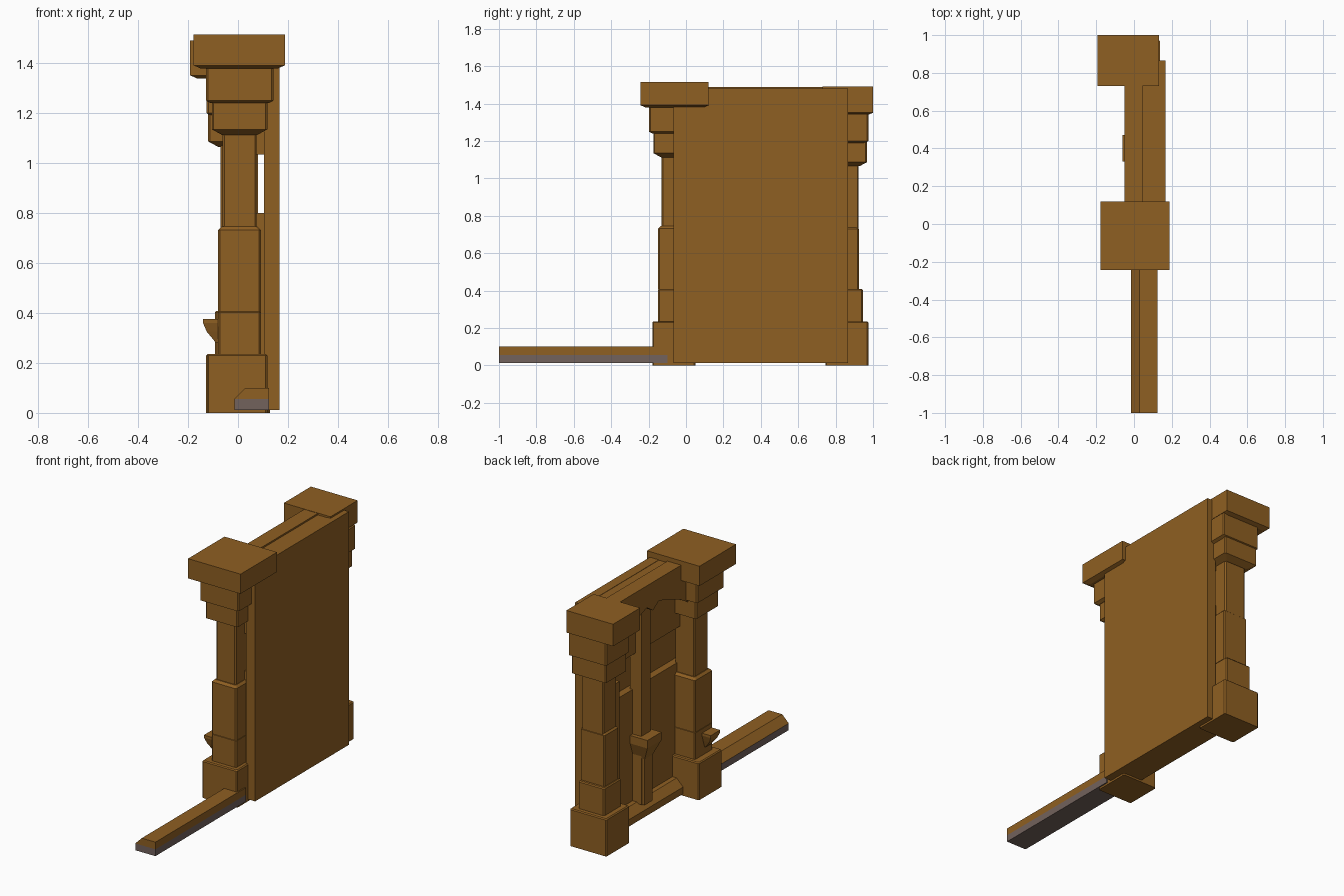
import bpy, bmesh

if "Cube" in bpy.data.objects:
    bpy.data.objects.remove(bpy.data.objects["Cube"])


def material(name, rgb):
    m = bpy.data.materials.new(name)
    m.diffuse_color = (*rgb, 1)
    m.use_nodes = True
    m.node_tree.nodes["Principled BSDF"].inputs["Base Color"].default_value = m.diffuse_color
    return m


WOOD = material("brown_wood", (0.275, 0.115, 0.016))
GREY = material("grey_brown", (0.17, 0.122, 0.107))


def finish(name, bm, mats=(WOOD,)):
    bmesh.ops.recalc_face_normals(bm, faces=bm.faces)
    me = bpy.data.meshes.new(name)
    bm.to_mesh(me)
    bm.free()
    for m in mats:
        me.materials.append(m)
    ob = bpy.data.objects.new(name, me)
    bpy.context.collection.objects.link(ob)
    return ob


def loft(name, rings):
    """Closed skin through equal-length rings of points."""
    bm = bmesh.new()
    vs = [[bm.verts.new(p) for p in r] for r in rings]
    n = len(vs[0])
    for a, b in zip(vs, vs[1:]):
        for i in range(n):
            j = (i + 1) % n
            bm.faces.new((a[i], a[j], b[j], b[i]))
    bm.faces.new(vs[0])
    bm.faces.new(vs[-1])
    return finish(name, bm)


def rect(z, x0, x1, y0, y1, c=0.0):
    if not c:
        return [(x0, y0, z), (x1, y0, z), (x1, y1, z), (x0, y1, z)]
    return [(x0 + c, y0, z), (x1 - c, y0, z), (x1, y0 + c, z), (x1, y1 - c, z),
            (x1 - c, y1, z), (x0 + c, y1, z), (x0, y1 - c, z), (x0, y0 + c, z)]


def box(name, x0, x1, y0, y1, z0, z1):
    return loft(name, [rect(z0, x0, x1, y0, y1), rect(z1, x0, x1, y0, y1)])


def extrude_y(name, prof, y0, y1):
    return loft(name, [[(x, y, z) for x, z in prof] for y in (y0, y1)])


def extrude_x(name, prof, x0, x1):
    return loft(name, [[(x, y, z) for y, z in prof] for x in (x0, x1)])


# Pillars: each tier is (z0, z1, x0, x1, y0, y1, chamfered top, flared bottom)
def pillar(name, tiers):
    for i, (z0, z1, x0, x1, y0, y1, top, flare) in enumerate(tiers):
        def ring(z, d):
            return rect(z, x0 + d, x1 - d, y0 + d, y1 - d, 0.007)
        rings = [ring(z0, flare), ring(z0 + flare * 0.55, 0.0)] if flare else [ring(z0, 0.0)]
        rings += [ring(z1 - top, 0.0), ring(z1, top)] if top else [ring(z1, 0.0)]
        loft(f"{name}_tier_{i}", rings)


pillar("front_pillar", [
    (0.00, 0.235, -0.125, 0.118, -0.18, 0.05, 0.006, 0),
    (0.23, 0.408, -0.08, 0.092, -0.15, 0.025, 0.006, 0),
    (0.405, 0.745, -0.08, 0.092, -0.15, 0.025, 0.014, 0),
    (0.74, 1.12, -0.062, 0.075, -0.13, 0.005, 0, 0),
    (1.112, 1.245, -0.105, 0.118, -0.175, 0.05, 0, 0.042),
    (1.24, 1.385, -0.128, 0.142, -0.198, 0.072, 0, 0.018)])
pillar("back_pillar", [
    (0.00, 0.235, -0.128, 0.128, 0.745, 0.975, 0.006, 0),
    (0.23, 0.408, -0.092, 0.09, 0.775, 0.945, 0.006, 0),
    (0.405, 0.738, -0.08, 0.09, 0.785, 0.925, 0.010, 0),
    (0.73, 1.08, -0.07, 0.08, 0.79, 0.923, 0, 0),
    (1.065, 1.20, -0.12, 0.12, 0.76, 0.968, 0, 0.04),
    (1.19, 1.345, -0.126, 0.138, 0.745, 0.975, 0, 0.018)])

# Cap slabs with a short flare beneath
for name, x0, x1, y0, y1, z0, z1 in (
        ("front_cap", -0.178, 0.188, -0.243, 0.12, 1.378, 1.515),
        ("back_cap", -0.192, 0.133, 0.73, 1.0, 1.338, 1.49)):
    d = 0.03
    loft(name, [rect(z0, x0 + d, x1 - d, y0 + d, y1 - d),
                rect(z0 + 0.013, x0, x1, y0, y1), rect(z1, x0, x1, y0, y1)])

# Flat wall panel and the thicker relief in front of it
box("wall_panel", 0.105, 0.167, -0.068, 0.865, 0.012, 1.48)
box("lower_wall", 0.06, 0.11, -0.04, 0.84, 0.012, 0.80)
box("upper_wall", 0.04, 0.11, -0.04, 0.84, 1.035, 1.478)

# Lintel with notched underside
extrude_x("lintel", [(0.0, 1.488), (0.0, 1.20), (0.14, 1.28), (0.34, 1.35),
                     (0.40, 1.31), (0.46, 1.35), (0.66, 1.28), (0.80, 1.20),
                     (0.80, 1.488)], -0.05, 0.045)

# Posts and centre corbel
box("centre_post", 0.0, 0.08, 0.355, 0.445, 0.09, 1.36)
box("side_post", 0.0, 0.08, 0.66, 0.80, 0.09, 0.95)
loft("centre_corbel", [rect(0.09, -0.02, 0.08, 0.36, 0.44),
                       rect(0.38, -0.02, 0.08, 0.36, 0.44),
                       rect(0.47, -0.06, 0.08, 0.33, 0.47),
                       rect(0.52, -0.06, 0.08, 0.33, 0.47)])

# Small tapered knob on the front pillar
loft("pillar_knob", [rect(0.28, -0.088, -0.06, -0.115, -0.07),
                     rect(0.325, -0.125, -0.06, -0.13, -0.055),
                     rect(0.36, -0.14, -0.06, -0.14, -0.045),
                     rect(0.375, -0.14, -0.06, -0.14, -0.045)])

# Base trims: the one between pillars is brown, the free one has a grey lower half
trim = [(-0.015, 0.012), (-0.015, 0.055), (0.03, 0.10),
        (0.125, 0.10), (0.125, 0.055), (0.125, 0.012)]
extrude_y("inner_base_trim", trim, 0.0, 0.8)
skirt = extrude_y("free_base_trim", trim, -1.0, -0.1)
bm = bmesh.new()
bm.from_mesh(skirt.data)
bmesh.ops.bisect_plane(bm, geom=bm.verts[:] + bm.edges[:] + bm.faces[:],
                       plane_co=(0, 0, 0.055), plane_no=(0, 0, 1))
bm.to_mesh(skirt.data)
bm.free()
skirt.data.materials.append(GREY)
for p in skirt.data.polygons:
    p.material_index = 1 if p.center.z < 0.05 else 0
